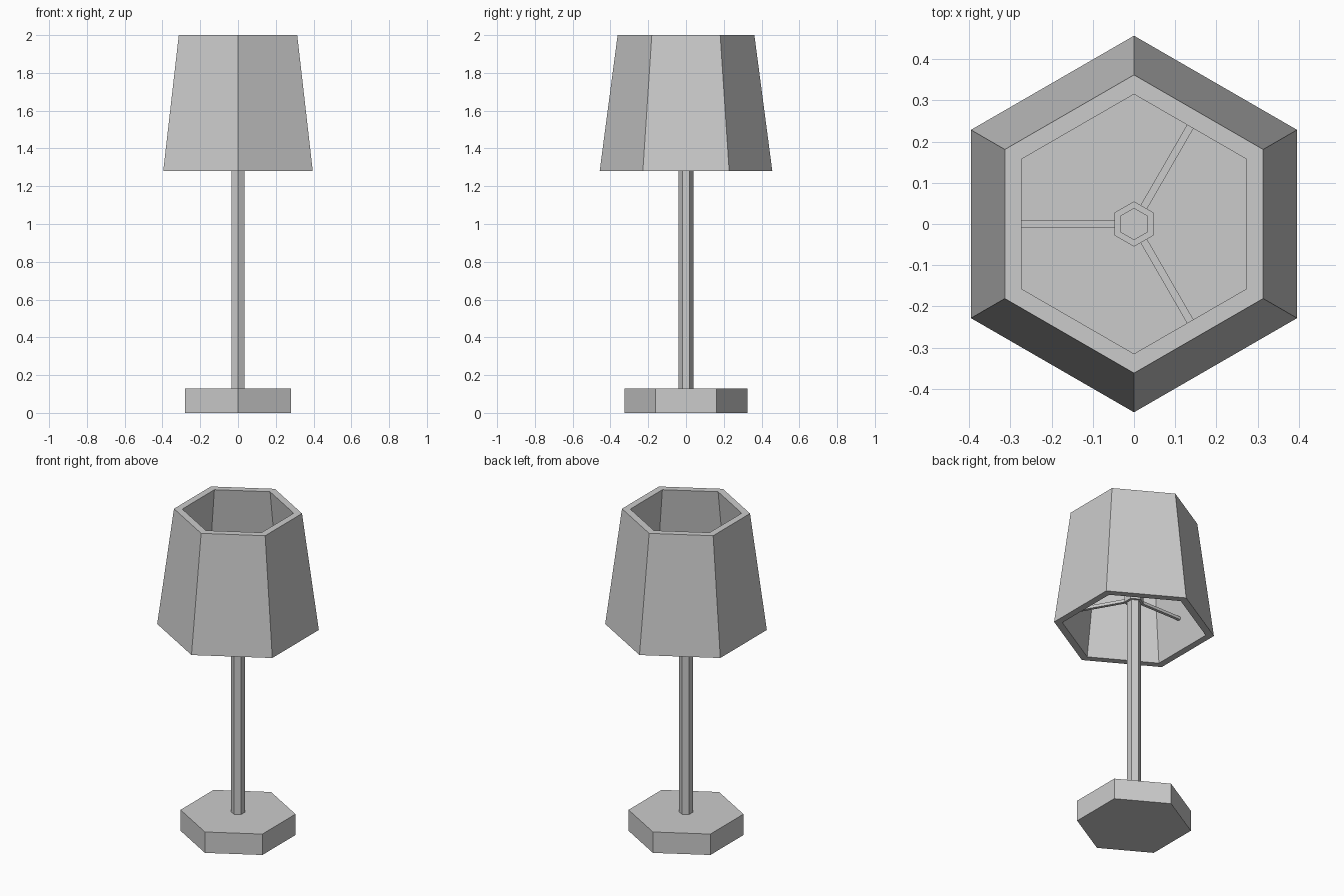
import bpy, bmesh, math

if "Cube" in bpy.data.objects:
    bpy.data.objects.remove(bpy.data.objects["Cube"])

ANGLES = [math.radians(30 + 60 * i) for i in range(6)]  # corners point along +/-y


def finish(name, bm):
    bmesh.ops.recalc_face_normals(bm, faces=bm.faces)
    mesh = bpy.data.meshes.new(name)
    bm.to_mesh(mesh)
    bm.free()
    obj = bpy.data.objects.new(name, mesh)
    bpy.context.collection.objects.link(obj)
    return obj


def hex_lathe(name, profile, closed=False):
    """Sweep a (radius, z) profile around six corners; cap the ends unless closed."""
    bm = bmesh.new()
    rings = [[bm.verts.new((r * math.cos(a), r * math.sin(a), z)) for a in ANGLES]
             for r, z in profile]
    n = len(rings)
    for i in range(n if closed else n - 1):
        lo, hi = rings[i], rings[(i + 1) % n]
        for j in range(6):
            k = (j + 1) % 6
            bm.faces.new((lo[j], lo[k], hi[k], hi[j]))
    if not closed:
        bm.faces.new(rings[0])
        bm.faces.new(rings[-1])
    return finish(name, bm)


# Base, pole and the collar that carries the arms
hex_lathe("base", [(0.325, 0), (0.325, 0.13)])
hex_lathe("pole", [(0.039, 0.13), (0.039, 1.50)])
hex_lathe("collar", [(0.055, 1.45), (0.055, 1.49)])

# Hollow tapered shade, open at both ends
hex_lathe("lamp_shade", [(0.457, 1.28), (0.362, 2.0), (0.315, 2.0), (0.410, 1.28)], closed=True)

# Three horizontal arms joining the collar to the shade walls
for i in range(3):
    bm = bmesh.new()
    bmesh.ops.create_cube(bm, size=1)
    bmesh.ops.scale(bm, vec=(0.305, 0.018, 0.018), verts=bm.verts)
    bmesh.ops.translate(bm, vec=(0.1925, 0, 1.47), verts=bm.verts)
    arm = finish(f"shade_arm_{i + 1}", bm)
    arm.rotation_euler.z = math.radians(60 + 120 * i)
